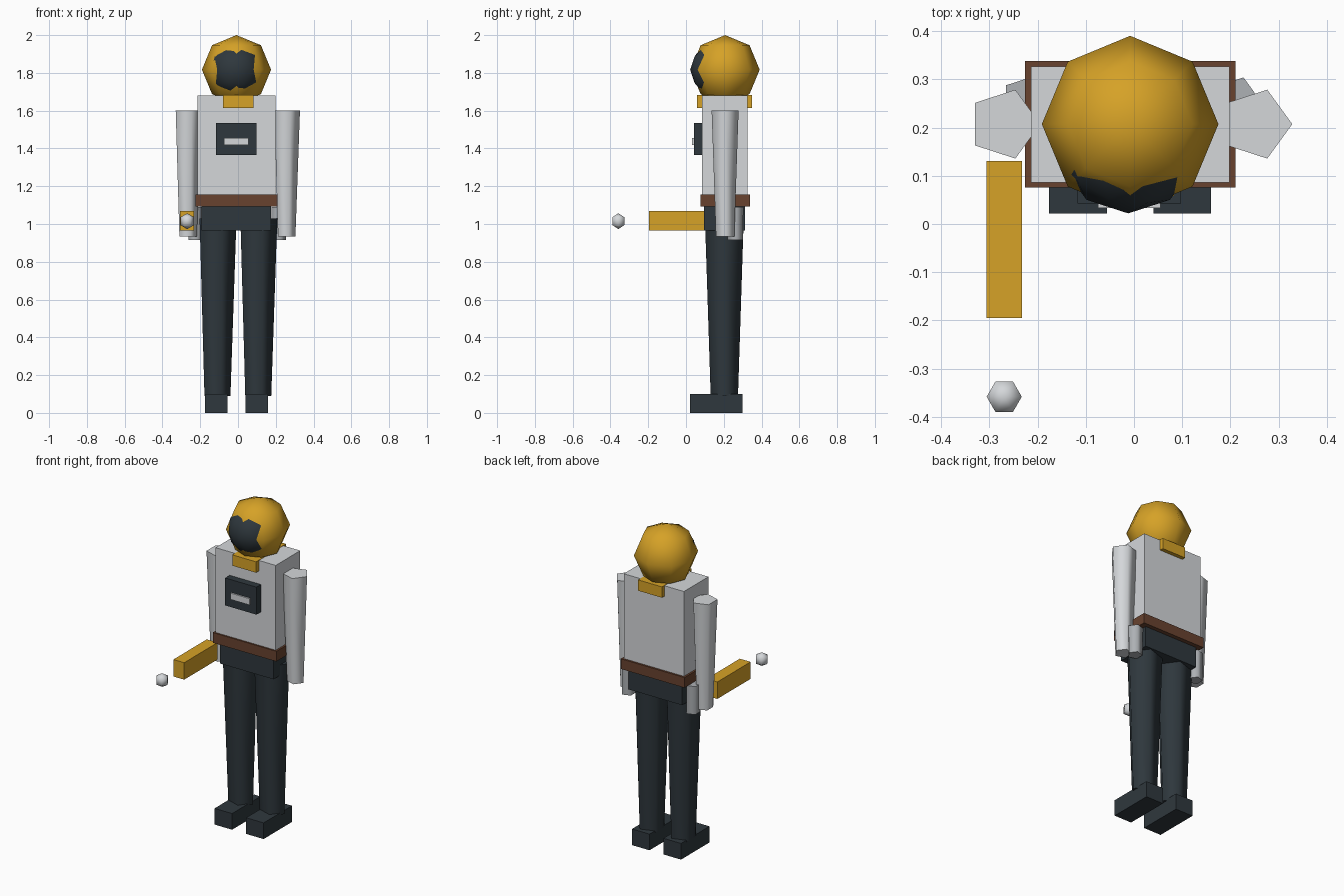
import bpy
import math

cube = bpy.data.objects.get("Cube")
if cube:
    bpy.data.objects.remove(cube, do_unlink=True)


def material(name, r, g, b):
    m = bpy.data.materials.new(name)
    m.use_nodes = True
    m.diffuse_color = (r, g, b, 1)
    m.node_tree.nodes["Principled BSDF"].inputs["Base Color"].default_value = (r, g, b, 1)
    return m


WHITE = material("off_white", 0.66, 0.68, 0.70)
GREY = material("mid_grey", 0.42, 0.44, 0.46)
YELLOW = material("amber_yellow", 0.67, 0.36, 0.02)
DARK = material("dark_slate", 0.028, 0.039, 0.047)
BROWN = material("leather_brown", 0.14, 0.055, 0.028)

MID = -0.008   # body centre line
DEPTH = 0.207  # body centre in depth


def finish(name, mat, smooth=False):
    ob = bpy.context.object
    ob.name = name
    ob.data.name = name
    ob.data.materials.append(mat)
    if smooth:
        bpy.ops.object.shade_smooth_by_angle(angle=math.radians(75))
    return ob


def box(name, mat, x, y, z):
    """Box from (low, high) ranges on each axis."""
    bpy.ops.mesh.primitive_cube_add(size=1, location=[sum(r) / 2 for r in (x, y, z)])
    bpy.context.object.scale = [r[1] - r[0] for r in (x, y, z)]
    bpy.ops.object.transform_apply(location=False, rotation=False, scale=True)
    return finish(name, mat)


def limb(name, mat, x, y, z, r_low, r_high):
    """Tapered five-sided limb with one corner facing +x."""
    bpy.ops.mesh.primitive_cone_add(vertices=5, radius1=r_low, radius2=r_high,
                                    depth=z[1] - z[0], location=(x, y, sum(z) / 2),
                                    rotation=(0, 0, -math.pi / 2))
    return finish(name, mat, True)


def centred(half):
    return (MID - half, MID + half)


# Torso, belt, hips and collar
box("torso", WHITE, centred(0.206), (0.086, 0.326), (1.12, 1.68))
box("belt", BROWN, centred(0.218), (0.076, 0.338), (1.092, 1.155))
box("hips", DARK, centred(0.184), (0.096, 0.312), (0.965, 1.10))
box("collar", YELLOW, (-0.08, 0.083), (0.058, 0.35), (1.615, 1.682))

# Chest unit with its pale panel
box("chest_unit", DARK, (-0.117, 0.097), (0.042, 0.10), (1.365, 1.535))
box("chest_panel", WHITE, (-0.075, 0.055), (0.033, 0.05), (1.417, 1.456))

# Head, with a faceted mask pushing through its front
bpy.ops.mesh.primitive_uv_sphere_add(segments=8, ring_count=4, radius=0.183,
                                     location=(MID, DEPTH, 1.817))
finish("head", YELLOW, True)
bpy.ops.mesh.primitive_ico_sphere_add(subdivisions=2, radius=0.147,
                                      location=(MID - 0.004, 0.169, 1.817))
finish("mask", DARK, True)

# Legs, feet, arms and hands
for side, s in (("left", 1), ("right", -1)):
    leg_x = MID + s * 0.108
    limb(side + "_leg", DARK, leg_x, 0.203, (0.09, 1.03), 0.076, 0.108)
    box(side + "_foot", DARK, (leg_x - 0.06, leg_x + 0.06), (0.022, 0.30), (0, 0.1))
    limb(side + "_arm", WHITE, MID + s * 0.261, 0.207, (0.935, 1.6), 0.051, 0.075)
    limb(side + "_hand", GREY, MID + s * 0.221, 0.261, (0.915, 1.09), 0.042, 0.045)

# Held device and the small ball ahead of it
box("held_device", YELLOW, (-0.306, -0.232), (-0.195, 0.131), (0.965, 1.07))
bpy.ops.mesh.primitive_uv_sphere_add(segments=6, ring_count=3, radius=0.042,
                                     location=(-0.269, -0.358, 1.015), rotation=(0, 0, math.pi / 6))
finish("device_ball", WHITE, True)
